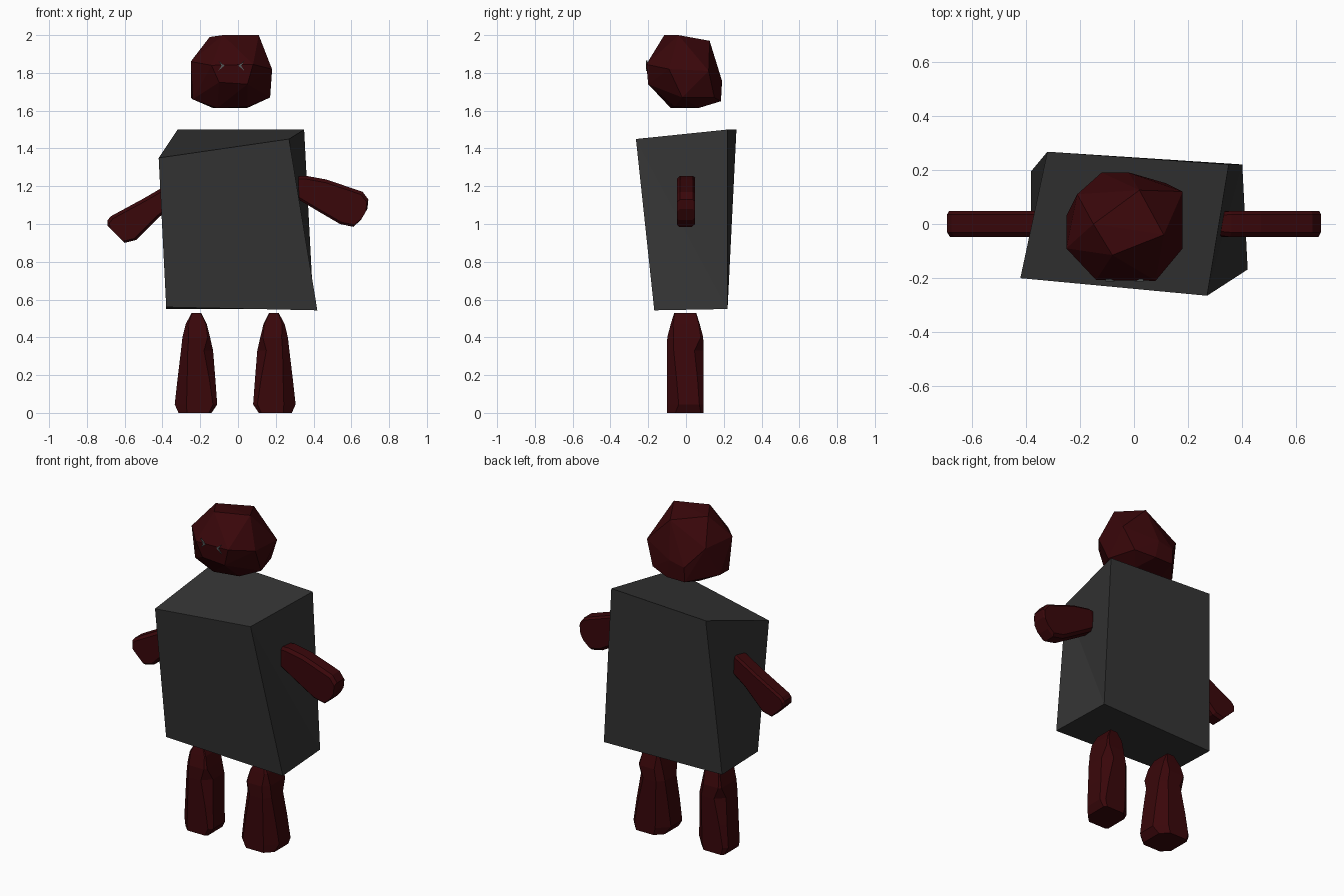
import bpy, bmesh
from mathutils import Vector


def material(name, rgb):
    m = bpy.data.materials.new(name)
    m.diffuse_color = (*rgb, 1)
    return m


red = material("dark red", (0.041, 0.002, 0.003))
grey = material("charcoal", (0.034, 0.034, 0.034))
pale = material("eye grey", (0.09, 0.10, 0.10))


def finish(bm, name, mat):
    bmesh.ops.recalc_face_normals(bm, faces=bm.faces)
    mesh = bpy.data.meshes.new(name)
    bm.to_mesh(mesh)
    bm.free()
    mesh.materials.append(mat)
    ob = bpy.data.objects.new(name, mesh)
    bpy.context.collection.objects.link(ob)
    return ob


def hull(name, points, mat):
    bm = bmesh.new()
    for p in points:
        bm.verts.new(p)
    bmesh.ops.convex_hull(bm, input=bm.verts)
    bmesh.ops.delete(bm, geom=[v for v in bm.verts if not v.link_faces], context='VERTS')
    bmesh.ops.dissolve_limit(bm, angle_limit=0.03, verts=bm.verts, edges=bm.edges)
    return finish(bm, name, mat)


def ring(mid, axis, a, b, y, p, q):
    """Octagon with half sizes a along axis and b along y; p, q trim the diagonals."""
    p, q = min(p, (a + b) * 0.96), min(q, (a + b) * 0.96)
    flat = [(a, p - a), (p - b, b), (b - q, b), (-a, q - a),
            (-a, a - p), (b - p, -b), (q - b, -b), (a, a - q)]
    return [mid + axis * u + Vector((0, v + y, 0)) for u, v in flat]


def loft(name, rings, mat):
    bm = bmesh.new()
    loops = [[bm.verts.new(c) for c in r] for r in rings]
    n = len(loops[0])
    for lo, hi in zip(loops, loops[1:]):
        for i in range(n):
            j = (i + 1) % n
            bm.faces.new((lo[i], lo[j], hi[j], hi[i]))
    bm.faces.new(loops[0])
    bm.faces.new(loops[-1])
    return finish(bm, name, mat)


# Lopsided box torso: front-left, front-right, back-right, back-left, below then above
c = [(-0.38, -0.15, 0.56), (0.42, -0.168, 0.543), (0.40, 0.22, 0.55), (-0.38, 0.195, 0.55),
     (-0.42, -0.20, 1.35), (0.27, -0.265, 1.45), (0.35, 0.22, 1.50), (-0.32, 0.267, 1.50)]
bm = bmesh.new()
v = [bm.verts.new(p) for p in c]
for f in [(0, 1, 2, 3), (4, 5, 6, 7), (0, 1, 5, 4), (2, 3, 7, 6),
          (1, 2, 5), (2, 6, 5), (3, 0, 7), (0, 4, 7)]:  # sides fold inward
    bm.faces.new([v[i] for i in f])
finish(bm, "torso", grey)

# Faceted head: crown, brow, middle, jaw
hull("head", [
    (-0.15, 0.0, 1.99), (0.02, 0.125, 1.97), (0.11, -0.04, 2.0), (-0.08, -0.115, 2.0),
    (-0.25, -0.09, 1.86), (-0.14, -0.207, 1.84), (0.08, -0.21, 1.845), (0.18, -0.09, 1.82),
    (0.18, 0.12, 1.81), (-0.02, 0.19, 1.76), (-0.12, 0.19, 1.74), (-0.21, 0.11, 1.85),
    (-0.10, -0.20, 1.75), (0.05, -0.20, 1.74), (-0.25, 0.03, 1.67), (-0.24, -0.07, 1.66),
    (0.17, -0.02, 1.67), (0.12, 0.15, 1.67), (-0.12, 0.185, 1.65), (0.0, 0.185, 1.65),
    (0.05, -0.06, 1.62), (0.05, 0.07, 1.615), (-0.11, -0.08, 1.613), (-0.13, 0.06, 1.613)], red)

# Small chevron eyes pointing inward
for side, x, s in (("left", -0.09, 1), ("right", 0.02, -1)):
    pts = [(-0.015, 0.028), (0.018, 0), (-0.015, -0.028), (0.003, 0)]
    loft(side + "_eye", [[(x + s * px, y, 1.838 + pz) for px, pz in pts]
                         for y in (-0.213, -0.204)], pale)

# Legs: inner x, outer x, height, half depth, two diagonal trims
leg = [(0.11, 0.285, 0.0, 0.097, 0.17, 0.14), (0.08, 0.305, 0.045, 0.097, 0.187, 0.147),
       (0.09, 0.29, 0.18, 0.097, 0.165, 0.146), (0.102, 0.272, 0.33, 0.097, 0.134, 0.146),
       (0.118, 0.264, 0.40, 0.095, 0.155, 0.135), (0.135, 0.247, 0.47, 0.077, 0.13, 0.12),
       (0.165, 0.215, 0.53, 0.058, 0.08, 0.08)]
for side, s, shift in (("left", -1, 0.03), ("right", 1, 0)):
    loft(side + "_leg", [ring(Vector((s * ((i + o) / 2 + shift), 0, z)), Vector((s, 0, 0)),
                              (o - i) / 2, b, -0.004, p, q) for i, o, z, b, p, q in leg], red)

# Arms: upper x, z and lower x, z at each station from shoulder to hand
arms = {
    "right": [(0.29, 1.25, 0.27, 1.18), (0.36, 1.255, 0.32, 1.13), (0.47, 1.235, 0.42, 1.07),
              (0.66, 1.17, 0.54, 1.0), (0.69, 1.13, 0.61, 0.985), (0.685, 1.08, 0.65, 1.02)],
    "left": [(-0.30, 1.245, -0.27, 1.19), (-0.38, 1.205, -0.32, 1.11), (-0.50, 1.135, -0.42, 1.035),
             (-0.675, 1.04, -0.54, 0.915), (-0.69, 1.02, -0.60, 0.90), (-0.69, 0.99, -0.635, 0.935)]}
for side, stations in arms.items():
    rings = []
    for k, (x1, z1, x2, z2) in enumerate(stations):
        top, low = Vector((x1, 0, z1)), Vector((x2, 0, z2))
        a, b = (top - low).length / 2, 0.038 if k == 0 else 0.048
        rings.append(ring((top + low) / 2, (top - low).normalized(), a, b, 0.0,
                          a + b * 0.75, a + b * 0.65))
    loft(side + "_arm", rings, red)
